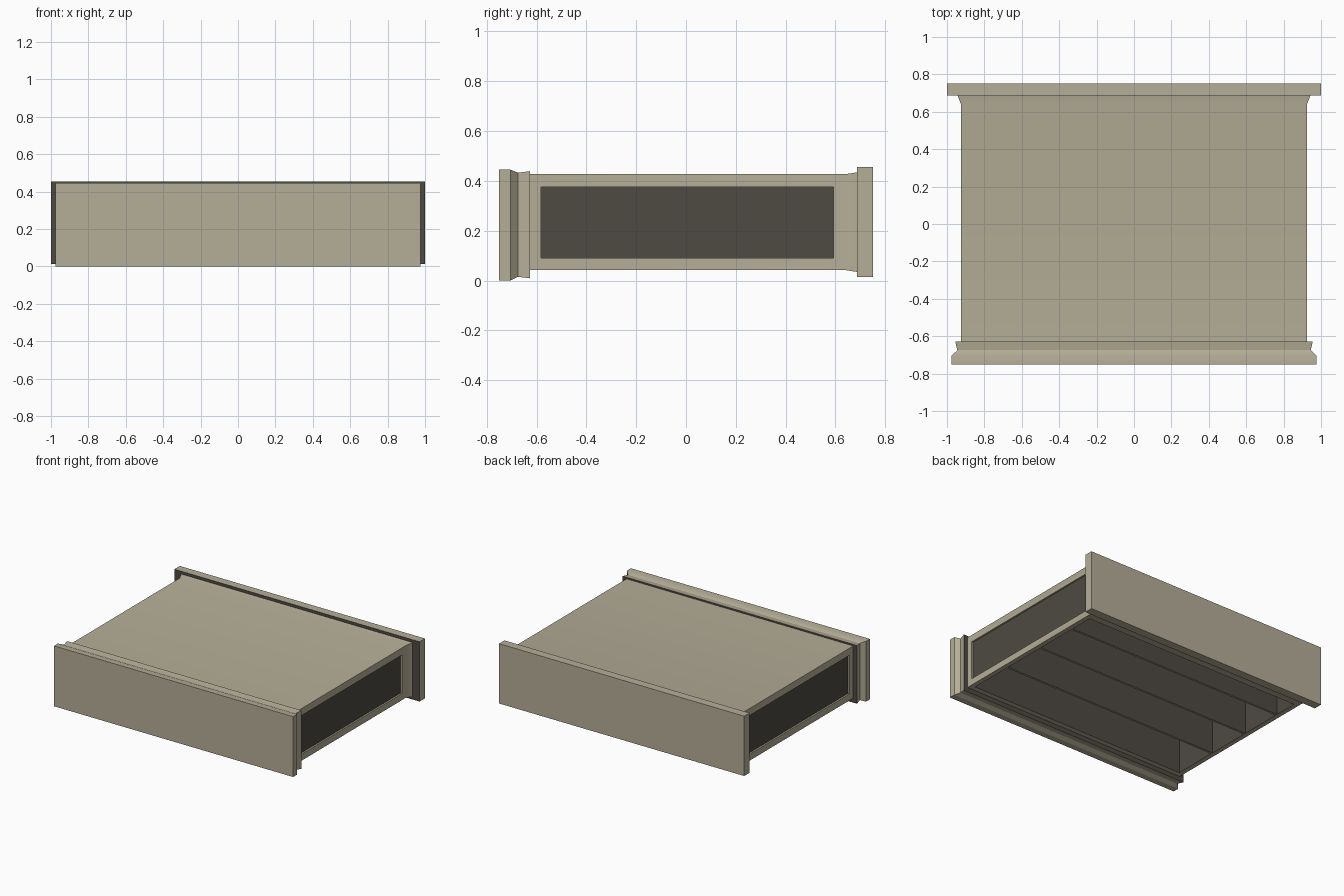
import bpy, bmesh, math

if "Cube" in bpy.data.objects:
    bpy.data.objects.remove(bpy.data.objects["Cube"])


def material(name, rgb):
    m = bpy.data.materials.new(name)
    m.diffuse_color = (*rgb, 1)
    m.use_nodes = True
    m.node_tree.nodes["Principled BSDF"].inputs["Base Color"].default_value = m.diffuse_color
    return m


beige = material("warm_beige", (0.46, 0.42, 0.312))
dark = material("dark_brown_grey", (0.077, 0.068, 0.054))


def loft(name, sections):
    """Skin rectangles given as (y, half_width, z_low, z_high)."""
    bm = bmesh.new()
    rings = [[bm.verts.new(p) for p in ((-w, y, a), (w, y, a), (w, y, b), (-w, y, b))]
             for y, w, a, b in sections]
    for r, s in zip(rings, rings[1:]):
        for i in range(4):
            j = (i + 1) % 4
            bm.faces.new((r[i], r[j], s[j], s[i]))
    bm.faces.new(rings[0])
    bm.faces.new(rings[-1])
    bmesh.ops.recalc_face_normals(bm, faces=bm.faces)
    me = bpy.data.meshes.new(name)
    bm.to_mesh(me)
    bm.free()
    me.materials.append(beige)
    me.materials.append(dark)
    ob = bpy.data.objects.new(name, me)
    bpy.context.collection.objects.link(ob)
    return ob


def box(name, x0, x1, y0, y1, z0, z1):
    ob = loft(name, [(y0, (x1 - x0) / 2, z0, z1), (y1, (x1 - x0) / 2, z0, z1)])
    for v in ob.data.vertices:
        v.co.x += (x0 + x1) / 2
    return ob


def paint(ob, rule):
    for p in ob.data.polygons:
        p.material_index = 1 if rule(p) else 0


def smooth(ob):
    bpy.ops.object.select_all(action='DESELECT')
    ob.select_set(True)
    bpy.context.view_layer.objects.active = ob
    bpy.ops.object.shade_smooth_by_angle(angle=math.radians(25))


# Main body, flared where it meets the back plate
body = loft("body", [(-0.64, 0.925, 0.042, 0.427), (0.64, 0.925, 0.042, 0.427),
                     (0.69, 0.945, 0.034, 0.435)])

# Side panel recesses and the row of open pockets in the underside
cutters = [box("side_cutter", s * 0.913 - (0.1 if s < 0 else 0),
               s * 0.913 + (0.1 if s > 0 else 0), -0.583, 0.592, 0.09, 0.375)
           for s in (-1, 1)]
for y0, y1 in ((-0.59, -0.26), (-0.245, 0.08), (0.095, 0.41), (0.425, 0.6)):
    cutters.append(box("pocket_cutter", -0.89, 0.89, y0, y1, -0.1, 0.4))

bpy.context.view_layer.objects.active = body
for c in cutters:
    mod = body.modifiers.new("cut", 'BOOLEAN')
    mod.operation = 'DIFFERENCE'
    mod.solver = 'EXACT'
    mod.object = c
    bpy.ops.object.modifier_apply(modifier=mod.name)
for c in cutters:
    bpy.data.objects.remove(c)

# Everything inside the outer hull is dark
paint(body, lambda p: abs(p.center.x) < 0.915 and 0.06 < p.center.z < 0.42
      and abs(p.center.y) < 0.63)
smooth(body)

# Stepped front face with a groove behind it
front = loft("front_panel", [(-0.75, 0.975, 0, 0.445), (-0.705, 0.975, 0, 0.445),
                             (-0.675, 0.945, 0.015, 0.433), (-0.627, 0.956, 0.009, 0.439)])
paint(front, lambda p: p.normal.y > 0.9)
smooth(front)

# Wide back plate
back = box("back_plate", -1, 1, 0.687, 0.75, 0.014, 0.455)
paint(back, lambda p: p.normal.y < -0.9)
